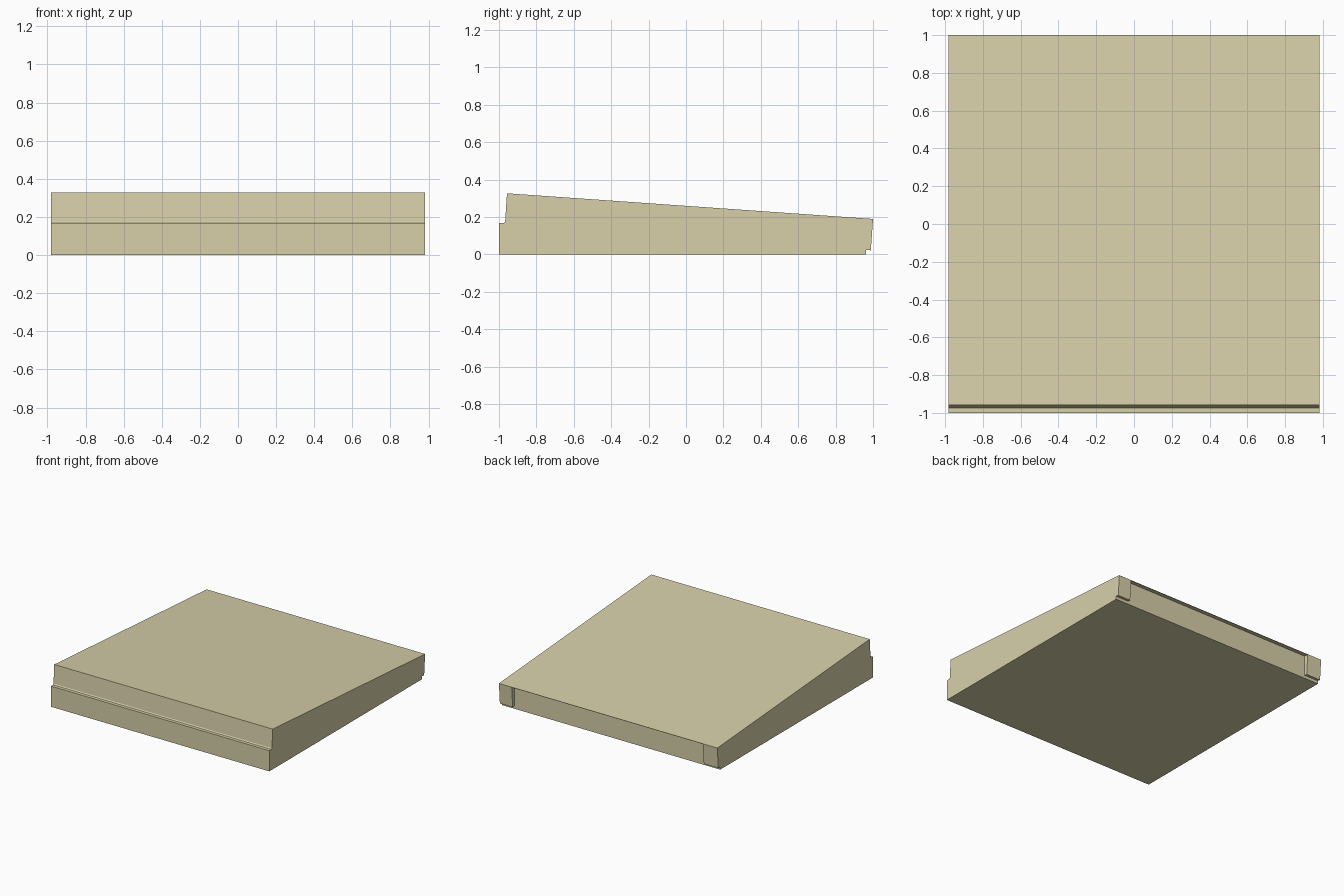
import bpy, bmesh

if "Cube" in bpy.data.objects:
    bpy.data.objects.remove(bpy.data.objects["Cube"])

HALF = 0.982  # half width in x
TAN = bpy.data.materials.new("tan")
TAN.diffuse_color = (0.68, 0.63, 0.40, 1)
TAN.use_nodes = True
TAN.node_tree.nodes["Principled BSDF"].inputs["Base Color"].default_value = TAN.diffuse_color


def extrude_profile(name, pts, x0, x1):
    """Sweep a (y, z) outline from x0 to x1."""
    bm = bmesh.new()
    verts = [bm.verts.new((x0, y, z)) for y, z in pts]
    face = bm.faces.new(verts)
    moved = bmesh.ops.extrude_face_region(bm, geom=[face])["geom"]
    bmesh.ops.translate(bm, vec=(x1 - x0, 0, 0),
                        verts=[g for g in moved if isinstance(g, bmesh.types.BMVert)])
    bmesh.ops.recalc_face_normals(bm, faces=bm.faces)
    mesh = bpy.data.meshes.new(name)
    bm.to_mesh(mesh)
    bm.free()
    mesh.materials.append(TAN)
    obj = bpy.data.objects.new(name, mesh)
    bpy.context.collection.objects.link(obj)
    return obj


# Sloping top line
FRONT_Y, FRONT_Z, BACK_Z = -0.957, 0.327, 0.190
WALL = 0.963


def top(y):
    return FRONT_Z + (BACK_Z - FRONT_Z) * (y - FRONT_Y) / (1 - FRONT_Y)


# Wedge slab with the front ledge
extrude_profile("slab_body", [
    (-1, 0), (WALL, 0), (WALL, top(WALL)), (FRONT_Y, FRONT_Z),
    (-0.967, 0.176), (-0.973, 0.168), (-1, 0.168)], -HALF, HALF)

# Thin lip overhanging the recessed back wall
extrude_profile("back_lip", [
    (WALL, top(WALL)), (1, BACK_Z), (1, BACK_Z - 0.003), (WALL, top(WALL) - 0.003)],
    -HALF, HALF)

# Tilted end tabs at the two back corners
tab = [(WALL, 0.025), (0.988, 0.022), (1, BACK_Z), (WALL, top(WALL))]
for name, x0, x1 in (("left_tab", -HALF, -HALF + 0.13), ("right_tab", HALF - 0.115, HALF)):
    extrude_profile(name, tab, x0, x1)
